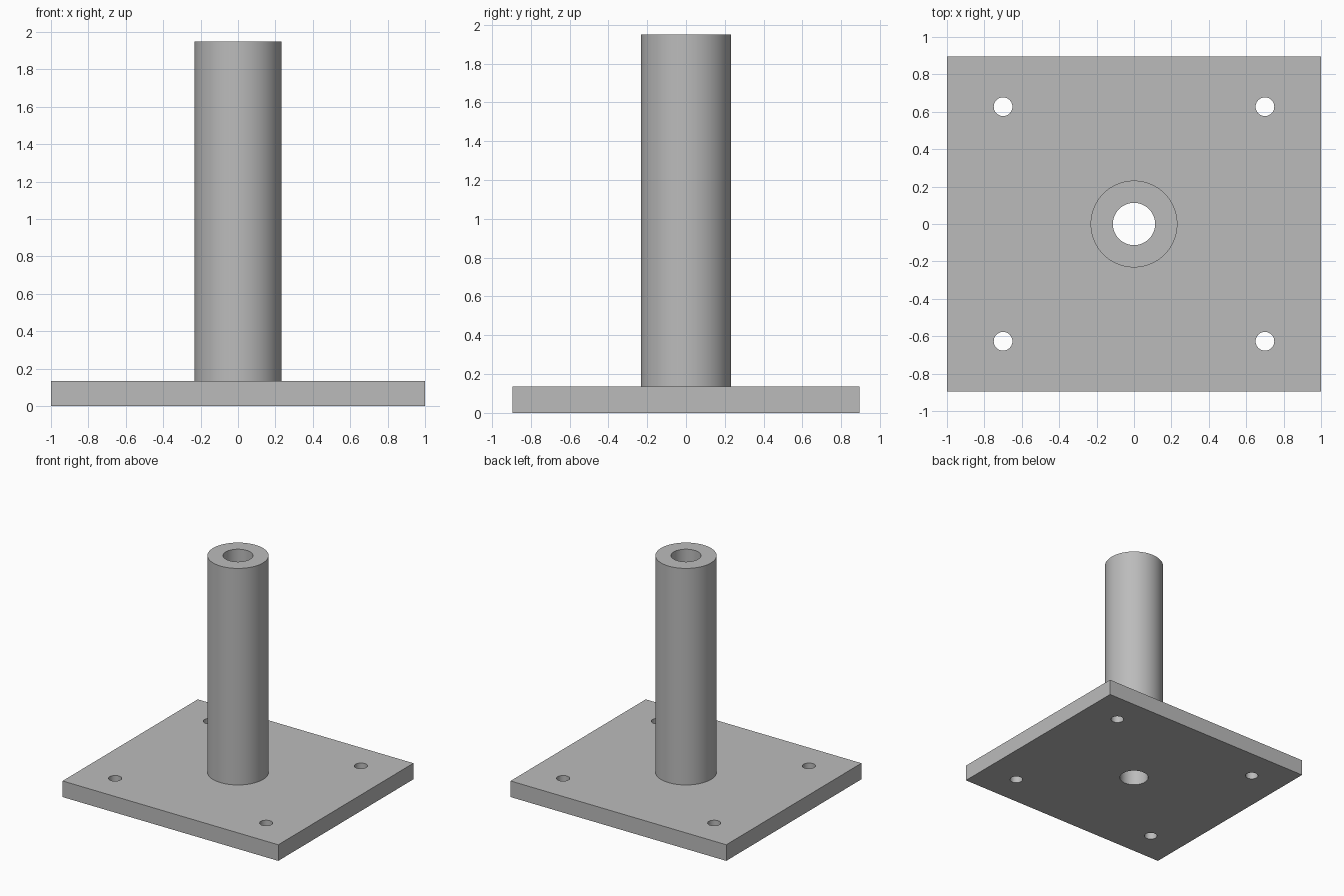
import bpy
import math

if "Cube" in bpy.data.objects:
    bpy.data.objects.remove(bpy.data.objects["Cube"], do_unlink=True)

WIDTH, DEPTH, THICK = 2.0, 1.79, 0.135
TOP = 1.95
POST_R, BORE_R, BOLT_R = 0.232, 0.113, 0.05
BOLT_X, BOLT_Y = 0.70, 0.627

steel = bpy.data.materials.new("grey steel")
steel.use_nodes = True
GREY = (0.5, 0.5, 0.5, 1)
steel.diffuse_color = GREY
steel.node_tree.nodes["Principled BSDF"].inputs["Base Color"].default_value = GREY


def cylinder(name, radius, z0, z1, x=0, y=0, sides=96):
    bpy.ops.mesh.primitive_cylinder_add(
        vertices=sides, radius=radius, depth=z1 - z0, location=(x, y, (z0 + z1) / 2))
    obj = bpy.context.object
    obj.name = name
    obj.data.materials.append(steel)
    return obj


def drill(target, cutter):
    """Cut the cutter out of the target, then discard the cutter."""
    mod = target.modifiers.new("hole", "BOOLEAN")
    mod.operation, mod.solver, mod.object = "DIFFERENCE", "EXACT", cutter
    bpy.context.view_layer.objects.active = target
    bpy.ops.object.modifier_apply(modifier=mod.name)
    bpy.data.objects.remove(cutter, do_unlink=True)


def smooth(obj):
    bpy.ops.object.select_all(action="DESELECT")
    obj.select_set(True)
    bpy.context.view_layer.objects.active = obj
    bpy.ops.object.shade_smooth_by_angle(angle=math.radians(30))


# Base plate
bpy.ops.mesh.primitive_cube_add(size=1, location=(0, 0, THICK / 2))
plate = bpy.context.object
plate.name = "base_plate"
plate.scale = (WIDTH, DEPTH, THICK)
bpy.ops.object.transform_apply(location=False, rotation=False, scale=True)
plate.data.materials.append(steel)

# Four bolt holes
for sx in (-1, 1):
    for sy in (-1, 1):
        drill(plate, cylinder("bolt_cutter", BOLT_R, -1, 1, sx * BOLT_X, sy * BOLT_Y, 48))

# Hollow post
post = cylinder("hollow_post", POST_R, THICK, TOP)

# Bore running through post and plate
for part in (plate, post):
    drill(part, cylinder("bore_cutter", BORE_R, -1, TOP + 1))
    smooth(part)
